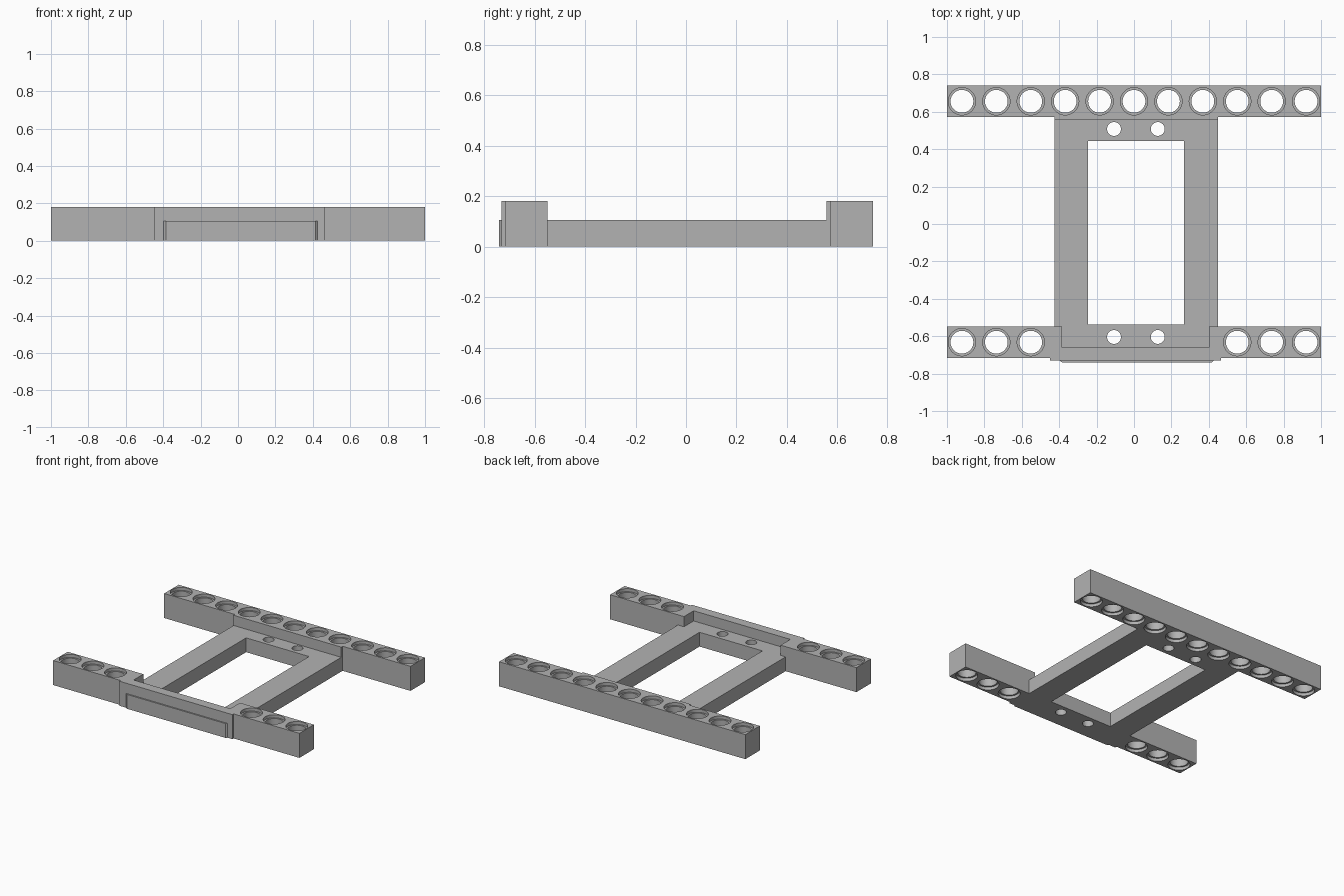
import bpy
import bmesh
import math

if "Cube" in bpy.data.objects:
    bpy.data.objects.remove(bpy.data.objects["Cube"])

BEAM_H, FRAME_H = 0.18, 0.105
PITCH = 0.184

grey = bpy.data.materials.new("plain grey")
grey.use_nodes = True
grey.diffuse_color = (0.45, 0.45, 0.45, 1)
grey.node_tree.nodes["Principled BSDF"].inputs["Base Color"].default_value = grey.diffuse_color


def make_object(name, bm):
    bmesh.ops.recalc_face_normals(bm, faces=bm.faces)
    mesh = bpy.data.meshes.new(name)
    bm.to_mesh(mesh)
    bm.free()
    mesh.materials.append(grey)
    obj = bpy.data.objects.new(name, mesh)
    bpy.context.collection.objects.link(obj)
    return obj


def prism(name, outline, z0, z1):
    """Extrude a plan outline upwards."""
    bm = bmesh.new()
    face = bm.faces.new([bm.verts.new((x, y, z0)) for x, y in outline])
    top = bmesh.ops.extrude_face_region(bm, geom=[face])["geom"]
    verts = [v for v in top if isinstance(v, bmesh.types.BMVert)]
    bmesh.ops.translate(bm, vec=(0, 0, z1 - z0), verts=verts)
    return make_object(name, bm)


def box(name, x0, x1, y0, y1, z0, z1):
    return prism(name, [(x0, y0), (x1, y0), (x1, y1), (x0, y1)], z0, z1)


def bores(name, centres, profile, sides=40):
    """Round cutters turned from a (radius, height) profile."""
    bm = bmesh.new()
    for cx, cy in centres:
        rings = []
        for r, z in profile:
            rings.append([bm.verts.new((cx + r * math.cos(math.tau * i / sides),
                                        cy + r * math.sin(math.tau * i / sides), z))
                          for i in range(sides)])
        for low, high in zip(rings, rings[1:]):
            for i in range(sides):
                j = (i + 1) % sides
                bm.faces.new((low[i], low[j], high[j], high[i]))
        bm.faces.new(rings[0])
        bm.faces.new(rings[-1])
    return make_object(name, bm)


def combine(target, tool, operation):
    mod = target.modifiers.new(operation.lower(), 'BOOLEAN')
    mod.operation, mod.solver, mod.object = operation, 'EXACT', tool
    bpy.context.view_layer.objects.active = target
    bpy.ops.object.modifier_apply(modifier=mod.name)
    bpy.data.objects.remove(tool)


# Rear beam with its thicker middle, as one stepped outline
body = prism("mounting_frame", [(-1, 0.572), (-0.425, 0.572), (-0.425, 0.556), (0.449, 0.556),
                                (0.449, 0.572), (1, 0.572), (1, 0.74), (-1, 0.74)], 0, BEAM_H)

# Front beam with the raised wall behind its face and a recess for the frame
front = prism("front_beam", [(-1, -0.716), (-0.45, -0.716), (-0.45, -0.73), (0.465, -0.73),
                             (0.465, -0.716), (1, -0.716), (1, -0.548), (0.40, -0.548),
                             (0.40, -0.66), (-0.385, -0.66), (-0.385, -0.548), (-1, -0.548)],
              0, BEAM_H)

# Low frame running under both beams, with a shallow chamfered nose
low_frame = prism("low_frame", [(-0.425, 0.6), (-0.425, -0.71), (-0.385, -0.74), (0.415, -0.74),
                                (0.449, -0.71), (0.449, 0.6)], 0, FRAME_H)
for part in (front, low_frame):
    combine(body, part, 'UNION')

# Rectangular opening
combine(body, box("opening", -0.245, 0.266, -0.537, 0.444, -0.1, 0.3), 'DIFFERENCE')

# Counterbored pin holes in both beams
pins = [(i * PITCH, 0.656) for i in range(-5, 6)]
pins += [(s * i * PITCH, -0.632) for s in (-1, 1) for i in (3, 4, 5)]
R_IN, R_OUT, LIP = 0.061, 0.073, 0.022
combine(body, bores("pin_holes", pins, [(R_OUT, -0.05), (R_OUT, LIP), (R_IN, LIP),
                                        (R_IN, BEAM_H - LIP), (R_OUT, BEAM_H - LIP),
                                        (R_OUT, 0.25)]), 'DIFFERENCE')

# Small screw holes in the frame ends
screws = [(x, y) for x in (-0.107, 0.127) for y in (0.508, -0.604)]
combine(body, bores("screw_holes", screws, [(0.037, -0.05), (0.037, 0.25)]), 'DIFFERENCE')

# Smooth bores, crisp edges
bpy.ops.object.select_all(action='DESELECT')
body.select_set(True)
bpy.context.view_layer.objects.active = body
bpy.ops.object.shade_smooth_by_angle(angle=math.radians(30))
